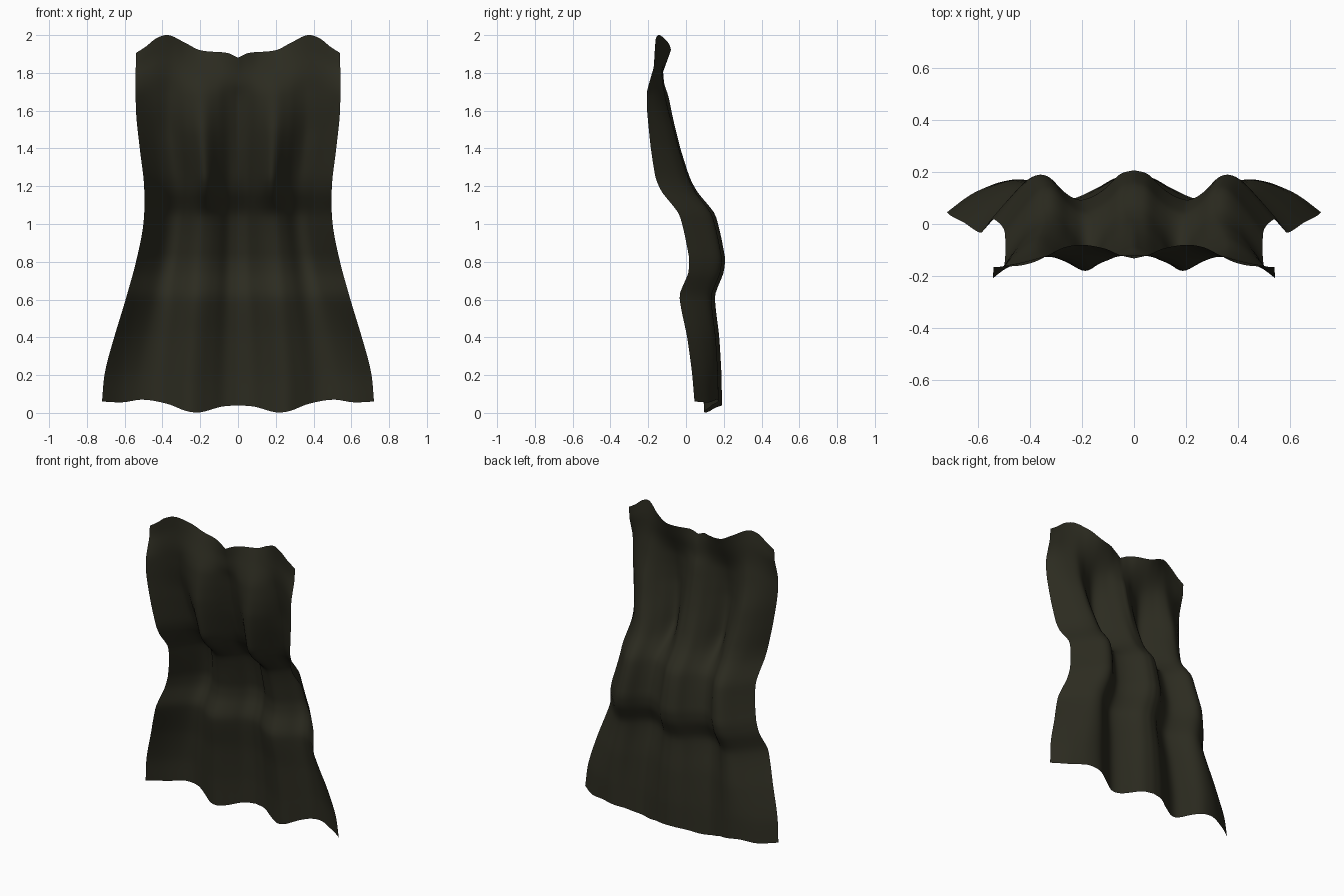
import bpy, bmesh


def segment(points, t):
    i = 0
    while i < len(points) - 2 and t > points[i + 1][0]:
        i += 1
    return i


def linear(points, t):
    i = segment(points, t)
    (x0, y0), (x1, y1) = points[i], points[i + 1]
    return y0 + (y1 - y0) * min(max((t - x0) / (x1 - x0), 0), 1)


def curve(points, t):
    """Smooth interpolation through (position, value) points."""
    n = len(points)
    t = min(max(t, points[0][0]), points[-1][0])
    i = segment(points, t)

    def slope(k):
        a, b = points[max(k - 1, 0)], points[min(k + 1, n - 1)]
        return (b[1] - a[1]) / (b[0] - a[0])

    (x0, y0), (x1, y1) = points[i], points[i + 1]
    h = x1 - x0
    s = (t - x0) / h
    return ((2 * s**3 - 3 * s**2 + 1) * y0 + (s**3 - 2 * s**2 + s) * h * slope(i)
            + (3 * s**2 - 2 * s**3) * y1 + (s**3 - s**2) * h * slope(i + 1))


def soft_bend(points, t):
    """Between straight and smooth, for the bends of the cloth."""
    return (linear(points, t) + curve(points, t)) / 2


# Outline by height: half width, front limit and back limit of the folds
HALF_WIDTH = [(0.04, 0.72), (0.2, 0.705), (0.4, 0.655), (0.6, 0.595), (0.8, 0.54),
              (1.0, 0.501), (1.2, 0.497), (1.4, 0.52), (1.6, 0.54), (1.92, 0.541)]
FRONT = [(0.04, 0.045), (0.2, 0.032), (0.4, 0.006), (0.62, -0.035), (0.74, 0.012),
         (0.82, 0.017), (1.05, -0.035), (1.17, -0.128), (1.24, -0.16), (1.4, -0.186),
         (1.6, -0.206), (1.7, -0.207), (1.78, -0.188), (1.84, -0.172), (1.92, -0.168)]
BACK = [(0.04, 0.19), (0.2, 0.188), (0.4, 0.176), (0.62, 0.153), (0.74, 0.198),
        (0.82, 0.207), (1.05, 0.155), (1.17, 0.06), (1.24, 0.022), (1.4, -0.03),
        (1.6, -0.078), (1.75, -0.1), (1.92, -0.08)]

# Fold sections from the middle (0) to the side edge (1): 0 is front, 1 is back
HEM = [(0, 1), (0.1, 0.91), (0.2, 0.64), (0.35, 0.35), (0.47, 0.6), (0.58, 0.86),
       (0.7, 0.82), (0.83, 0.58), (0.9, 0.38), (1, 0)]
WAIST = [(0, 1), (0.1, 0.92), (0.2, 0.65), (0.3, 0.46), (0.4, 0.40), (0.5, 0.56),
         (0.6, 0.84), (0.67, 0.91), (0.75, 0.82), (0.87, 0.45), (1, 0)]
RIBS = [(0, 1), (0.1, 0.95), (0.2, 0.66), (0.35, 0.13), (0.48, 0.55), (0.58, 0.86),
        (0.68, 0.95), (0.8, 0.75), (0.9, 0.42), (1, 0)]
CHEST = [(0, 1), (0.1, 0.84), (0.2, 0.52), (0.35, 0.11), (0.5, 0.46), (0.6, 0.78),
         (0.69, 0.94), (0.8, 0.75), (0.9, 0.42), (1, 0)]
SHOULDER = [(0, 0.97), (0.1, 0.8), (0.2, 0.57), (0.35, 0.4), (0.5, 0.58), (0.6, 0.75),
            (0.68, 0.8), (0.8, 0.6), (0.9, 0.35), (1, 0)]
RIM = [(0, 0.4), (0.1, 0.55), (0.2, 0.82), (0.37, 1), (0.5, 0.88), (0.6, 0.58),
       (0.7, 0.27), (0.8, 0.1), (0.9, 0.05), (1, 0.02)]
SECTIONS = [(0.04, HEM), (0.75, WAIST), (1.05, WAIST), (1.24, RIBS), (1.5, CHEST),
            (1.7, SHOULDER), (1.92, RIM)]

# Wavy lower and upper borders
HEM_Z = [(0, 0.04), (0.12, 0.033), (0.28, 0.003), (0.38, 0.01), (0.52, 0.048),
         (0.7, 0.07), (0.85, 0.056), (1, 0.06)]
RIM_Z = [(0, 1.88), (0.1, 1.905), (0.37, 1.92), (0.52, 1.96), (0.68, 2.0),
         (0.8, 1.983), (0.9, 1.94), (1, 1.905)]


def fold(u, z):
    """Fold depth, blended smoothly through the sections by height."""
    return soft_bend([(h, curve(section, u)) for h, section in SECTIONS], z)


def cape_point(side, z):
    u = abs(side)
    x = side * curve(HALF_WIDTH, z)
    front, back = soft_bend(FRONT, z), soft_bend(BACK, z)
    y = front + (back - front) * fold(u, z)
    low, high = max(0, 1 - (z - 0.04) / 0.4), max(0, (z - 1.65) / 0.27)
    return x, y, z + (curve(HEM_Z, u) - 0.04) * low + (curve(RIM_Z, u) - 1.92) * high


# Draped cloth sheet
COLS, ROWS = 80, 70
bm = bmesh.new()
grid = [[bm.verts.new(cape_point(2 * c / COLS - 1, 0.04 + 1.88 * r / ROWS))
         for c in range(COLS + 1)] for r in range(ROWS + 1)]
for r in range(ROWS):
    for c in range(COLS):
        bm.faces.new((grid[r][c], grid[r][c + 1], grid[r + 1][c + 1], grid[r + 1][c])).smooth = True
mesh = bpy.data.meshes.new("cape")
bm.to_mesh(mesh)
bm.free()
cape = bpy.data.objects.new("cape", mesh)
bpy.context.collection.objects.link(cape)

# Dark olive cloth
cloth = bpy.data.materials.new("dark olive cloth")
cloth.diffuse_color = (0.025, 0.0243, 0.0145, 1)
mesh.materials.append(cloth)
